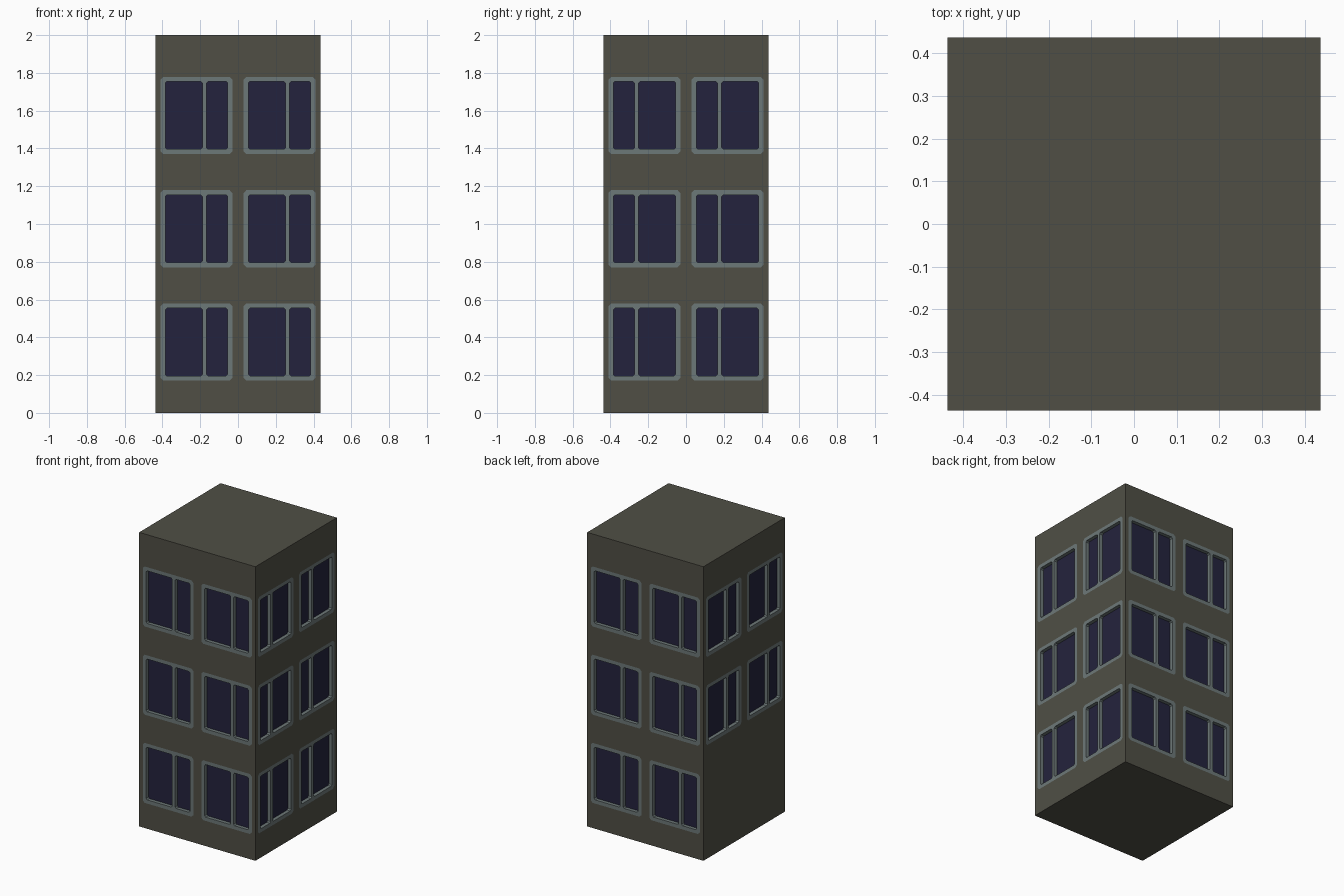
import bpy, math
from mathutils import Matrix

if "Cube" in bpy.data.objects:
    bpy.data.objects.remove(bpy.data.objects["Cube"])

W, H = 0.4375, 2.0        # half width, height
DEPTH = 0.024             # glass recess


def material(name, col):
    m = bpy.data.materials.new(name)
    m.diffuse_color = (*col, 1)
    m.use_nodes = True
    m.node_tree.nodes["Principled BSDF"].inputs["Base Color"].default_value = m.diffuse_color
    return m


WALL = material("wall concrete", (0.080, 0.078, 0.060))
FRAME = material("window frame grey", (0.152, 0.188, 0.188))
GLASS = material("dark blue glass", (0.0175, 0.0165, 0.047))


def rect(x0, x1, z0, z1, c=0.0):
    """Rectangle outline with chamfered corners."""
    if c == 0:
        return [(x0, z0), (x1, z0), (x1, z1), (x0, z1)]
    return [(x0 + c, z0), (x1 - c, z0), (x1, z0 + c), (x1, z1 - c),
            (x1 - c, z1), (x0 + c, z1), (x0, z1 - c), (x0, z0 + c)]


def panel(name, outlines, mat, matrix, depth=0.0, back=0.0):
    """Flat filled panel; outlines after the first are holes."""
    cu = bpy.data.curves.new(name, 'CURVE')
    cu.dimensions = '2D'
    cu.fill_mode = 'BOTH'
    cu.extrude = depth / 2
    for pts in outlines:
        sp = cu.splines.new('POLY')
        sp.points.add(len(pts) - 1)
        for p, (x, y) in zip(sp.points, pts):
            p.co = (x, y, 0, 1)
        sp.use_cyclic_u = True
    tmp = bpy.data.objects.new(name + "_curve", cu)
    bpy.context.collection.objects.link(tmp)
    dg = bpy.context.evaluated_depsgraph_get()
    me = bpy.data.meshes.new_from_object(tmp.evaluated_get(dg))
    bpy.data.objects.remove(tmp)
    me.materials.clear()
    me.materials.append(mat)
    me.transform(matrix @ Matrix.Translation((0, 0, -back - depth / 2)))
    for p in me.polygons:
        p.use_smooth = False
    ob = bpy.data.objects.new(name, me)
    bpy.context.collection.objects.link(ob)


# window columns as (left, right, mullion centre), seen from outside
WIDE_LEFT = [(-0.41, -0.03, -0.178), (0.03, 0.41, 0.262)]
WIDE_RIGHT = [(-0.41, -0.03, -0.262), (0.03, 0.41, 0.178)]
ROWS = [0.375, 0.975, 1.575]
SIDES = [("front", 0, WIDE_LEFT, ROWS), ("right", 90, WIDE_RIGHT, ROWS),
         ("back", 180, WIDE_LEFT, ROWS), ("left", 270, WIDE_LEFT, ROWS[1:])]

for side, ang, cols, rows in SIDES:
    M = (Matrix.Rotation(math.radians(ang), 4, 'Z')
         @ Matrix.Translation((0, -W, 0)) @ Matrix.Rotation(math.pi / 2, 4, 'X'))
    holes = []
    for r, zc in enumerate(rows):
        for c, (a, b, m) in enumerate(cols):
            z0, z1, e, g = zc - 0.204, zc + 0.204, 0.025, 0.011
            outer = rect(a, b, z0, z1, 0.014)
            panes = [rect(a + e, m - g, z0 + e, z1 - e, 0.008),
                     rect(m + g, b - e, z0 + e, z1 - e, 0.008)]
            holes.append(outer)
            tag = f"{side}_{r}_{c}"
            # frame with two pane openings, flush with the wall
            panel("window_frame_" + tag, [outer] + panes, FRAME, M, DEPTH + 0.006)
            # recessed glass
            panel("window_glass_" + tag,
                  [rect(a + 0.015, b - 0.015, z0 + 0.015, z1 - 0.015)],
                  GLASS, M, 0.0, DEPTH)
    # wall sheet with window openings
    panel("wall_" + side, [rect(-W, W, 0, H)] + holes, WALL, M)

# roof and floor
square = [rect(-W, W, -W, W)]
panel("roof", square, WALL, Matrix.Translation((0, 0, H)))
panel("floor", square, WALL, Matrix.Rotation(math.pi, 4, 'X'))
